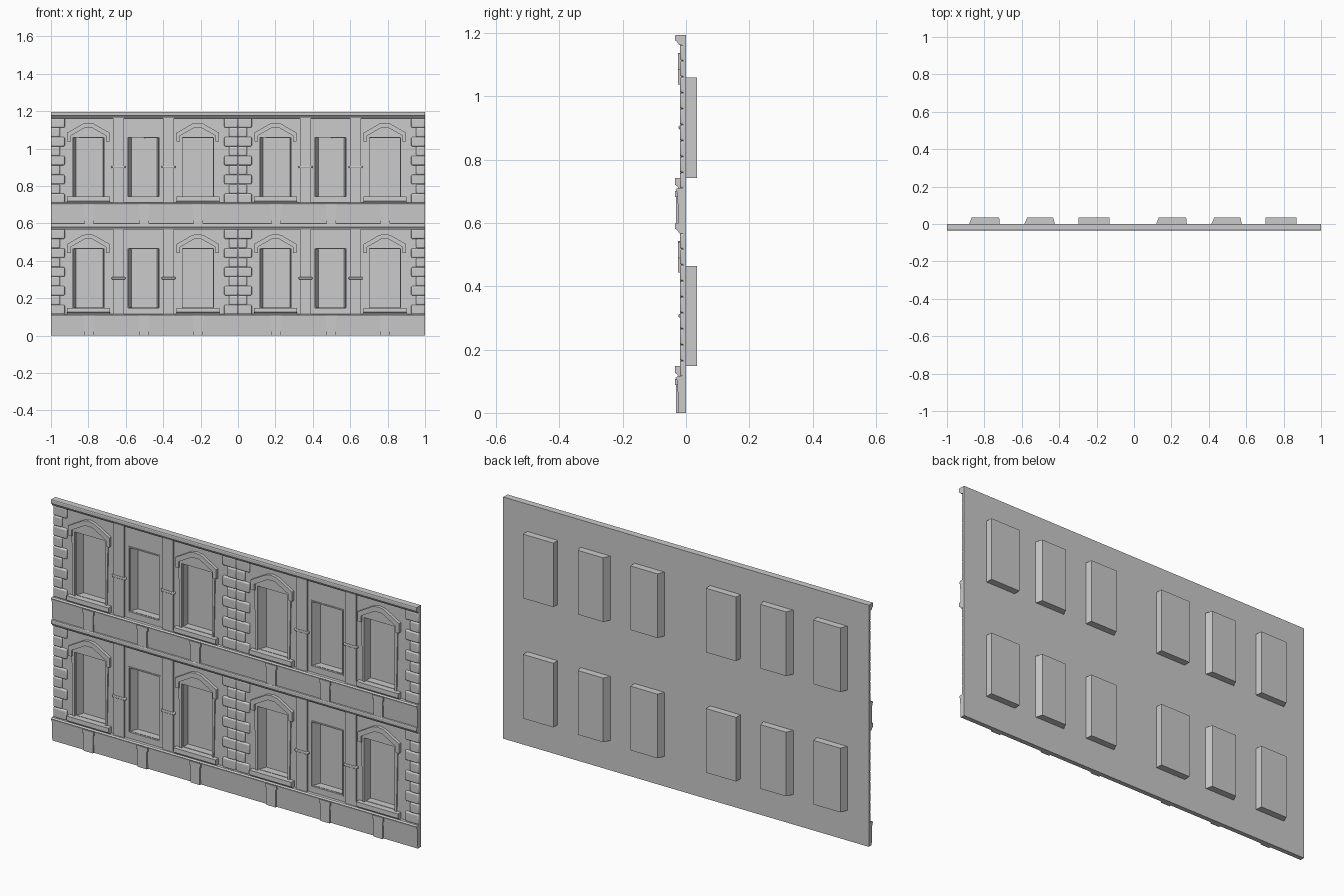
import bpy
import bmesh
from mathutils import Vector

if "Cube" in bpy.data.objects:
    bpy.data.objects.remove(bpy.data.objects["Cube"])

stone = bpy.data.materials.new("pale grey stone")
stone.use_nodes = True
GREY = (0.6, 0.6, 0.6, 1)
stone.diffuse_color = GREY
stone.node_tree.nodes["Principled BSDF"].inputs["Base Color"].default_value = GREY

STOREY = 0.595            # height of one storey
WALL = -0.01              # front plane of the wall
WIN_W, WIN_LOW, WIN_TOP = 0.083, 0.148, 0.465
WINDOWS = (-0.295, 0.0, 0.29)      # window centres within a bay
BAYS = (-0.505, 0.495)


def finish(name, bm):
    bmesh.ops.recalc_face_normals(bm, faces=bm.faces)
    mesh = bpy.data.meshes.new(name)
    bm.to_mesh(mesh)
    bm.free()
    mesh.materials.append(stone)
    ob = bpy.data.objects.new(name, mesh)
    bpy.context.collection.objects.link(ob)
    return ob


def add_prism(bm, points, start, end):
    """Extrude a closed outline from start(point) to end(point)."""
    a = [bm.verts.new(start(*p)) for p in points]
    b = [bm.verts.new(end(*p)) for p in points]
    bm.faces.new(a)
    bm.faces.new(b)
    n = len(points)
    for i in range(n):
        bm.faces.new((a[i], a[(i + 1) % n], b[(i + 1) % n], b[i]))


def add_box(bm, x0, x1, y0, y1, z0, z1):
    add_prism(bm, [(x0, z0), (x1, z0), (x1, z1), (x0, z1)],
              lambda x, z: (x, y0, z), lambda x, z: (x, y1, z))


def add_plate(bm, points, x, z, front):
    """Front-facing outline (x, z), standing proud of the wall."""
    add_prism(bm, points, lambda u, v: (x + u, front, z + v),
              lambda u, v: (x + u, -0.004, z + v))


def add_moulding(bm, profile, x0, x1, z):
    """Side profile (y, z), run along x."""
    add_prism(bm, profile, lambda y, v: (x0, y, z + v), lambda y, v: (x1, y, z + v))


def smooth_bevel(ob, width, segments):
    mod = ob.modifiers.new("soft edges", "BEVEL")
    mod.width, mod.segments = width, segments
    for o in bpy.context.selected_objects:
        o.select_set(False)
    ob.select_set(True)
    bpy.context.view_layer.objects.active = ob
    bpy.ops.object.shade_smooth_by_angle()


def openings():
    for floor in range(2):
        for bay in BAYS:
            for i, w in enumerate(WINDOWS):
                yield i, bay + w, floor * STOREY


# Wall with window openings cut through
bm = bmesh.new()
add_box(bm, -1, 1, WALL, 0, 0, 1.19)
wall = finish("wall", bm)
bm = bmesh.new()
for i, x, z in openings():
    add_box(bm, x - WIN_W, x + WIN_W, -0.1, 0.1, z + WIN_LOW, z + WIN_TOP)
cutter = finish("opening_cutter", bm)
cutter.hide_render = True
cut = wall.modifiers.new("openings", "BOOLEAN")
cut.operation, cut.solver, cut.object = "DIFFERENCE", "EXACT", cutter
bpy.context.view_layer.objects.active = wall
bpy.ops.object.modifier_apply(modifier=cut.name)
bpy.data.objects.remove(cutter)

# Window recesses: shells open to the front, some with splayed sides
SPLAY = ((0.015, 0.004), (0.017, 0.01), (0.0, 0.0))
for n, (i, x, z) in enumerate(openings()):
    bm = bmesh.new()
    left, right = SPLAY[i]
    zs = (z + WIN_LOW, z + WIN_TOP)
    front = [bm.verts.new((x + s * WIN_W, -0.004, v)) for s, v in
             ((-1, zs[0]), (1, zs[0]), (1, zs[1]), (-1, zs[1]))]
    back = [bm.verts.new((v.co.x + (left if v.co.x < x else -right), 0.034, v.co.z))
            for v in front]
    bm.faces.new(back)
    for k in range(4):
        j = (k + 1) % 4
        bm.faces.new((front[k], front[j], back[j], back[k]))
    shell = finish("window_recess_%d" % n, bm)
    # Thicken toward the inside of the recess
    face = shell.data.polygons[0]
    solid = shell.modifiers.new("thickness", "SOLIDIFY")
    solid.thickness = 0.003
    solid.offset = -1 if face.normal.dot(Vector((0, 1, 0))) > 0 else 1

# Outlines of the window dressing, relative to the window centre
SURROUND = [(-0.093, 0.148), (-WIN_W, 0.148), (-WIN_W, WIN_TOP), (WIN_W, WIN_TOP),
            (WIN_W, 0.148), (0.093, 0.148), (0.1, 0.48), (0.02, 0.53),
            (-0.02, 0.53), (-0.1, 0.48)]
PEDIMENT = [(-0.113, 0.443), (-0.094, 0.443), (-0.094, 0.474), (-0.02, 0.516),
            (0.02, 0.516), (0.094, 0.474), (0.094, 0.443), (0.113, 0.443),
            (0.113, 0.49), (0.03, 0.538), (0, 0.543), (-0.03, 0.538), (-0.113, 0.49)]
SILL = [(0, 0.148), (-0.034, 0.148), (-0.035, 0.126), (-0.028, 0.122),
        (-0.022, 0.112), (0, 0.112)]
surrounds, pediments, sills, rims = (bmesh.new() for _ in range(4))
for i, x, z in openings():
    if i == 1:
        # Plain narrow rim of the middle window
        w = WIN_W + 0.006
        add_box(rims, x - w, x - WIN_W, -0.013, -0.004, z + 0.142, z + 0.471)
        add_box(rims, x + WIN_W, x + w, -0.013, -0.004, z + 0.142, z + 0.471)
        for v in (0.142, WIN_TOP):
            add_box(rims, x - WIN_W, x + WIN_W, -0.013, -0.004, z + v, z + v + 0.006)
    else:
        add_plate(surrounds, SURROUND, x, z, -0.016)
        add_plate(pediments, PEDIMENT, x, z, -0.025)
        add_moulding(sills, SILL, x - 0.115, x + 0.115, z)
finish("window_surrounds", surrounds)
finish("window_pediments", pediments)
finish("window_sills", sills)
finish("middle_window_rims", rims)

# Parapet bands, trims and cornices across the full width
PARAPET = [(0, 0), (-0.023, 0), (-0.028, 0.108), (0, 0.108)]
TRIM = [(0, 0.104), (-0.031, 0.104), (-0.033, 0.111), (-0.026, 0.116), (0, 0.116)]
CORNICE = [(0, 0.6), (-0.033, 0.6), (-0.035, 0.597), (-0.035, 0.582), (-0.028, 0.578),
           (-0.022, 0.568), (0, 0.565)]
bands, trims, cornices = (bmesh.new() for _ in range(3))
for floor in range(2):
    z = floor * STOREY
    add_moulding(bands, PARAPET, -1, 1, z)
    add_moulding(trims, TRIM, -1, 1, z)
    add_moulding(cornices, CORNICE, -1, 1, z)
finish("parapet_bands", bands)
finish("parapet_trims", trims)
finish("cornices", cornices)

# Pedestals on the parapet, under each window
pedestals = bmesh.new()
for i, x, z in openings():
    x += 0.003
    add_box(pedestals, x - 0.025, x + 0.025, -0.032, -0.004, z, z + 0.09)
    add_box(pedestals, x - 0.031, x + 0.031, -0.035, -0.004, z + 0.088, z + 0.107)
finish("pedestals", pedestals)

# Pilasters with a ring at mid height
pilasters, rings = bmesh.new(), bmesh.new()
for floor in range(2):
    z = floor * STOREY
    for bay in BAYS:
        for side in (-1, 1):
            x = bay + side * 0.134
            add_box(pilasters, x - 0.029, x + 0.029, -0.019, -0.004, z + 0.11, z + 0.57)
            add_box(rings, x - 0.037, x + 0.037, -0.023, -0.004, z + 0.301, z + 0.313)
finish("pilasters", pilasters)
smooth_bevel(finish("pilaster_rings", rings), 0.003, 2)

# Rounded corner stones in rows of alternating width
quoins = bmesh.new()
ROWS = 9
pitch = (0.568 - 0.114) / ROWS
for floor in range(2):
    for row in range(ROWS):
        z = floor * STOREY + 0.114 + row * pitch
        w = 0.048 if row % 2 else 0.074
        for x0, x1 in ((-1, w - 1), (-w, 0), (0, w), (1 - w, 1)):
            add_box(quoins, x0, x1, -0.019, -0.002, z, z + pitch)
smooth_bevel(finish("corner_stones", quoins), 0.007, 3)
